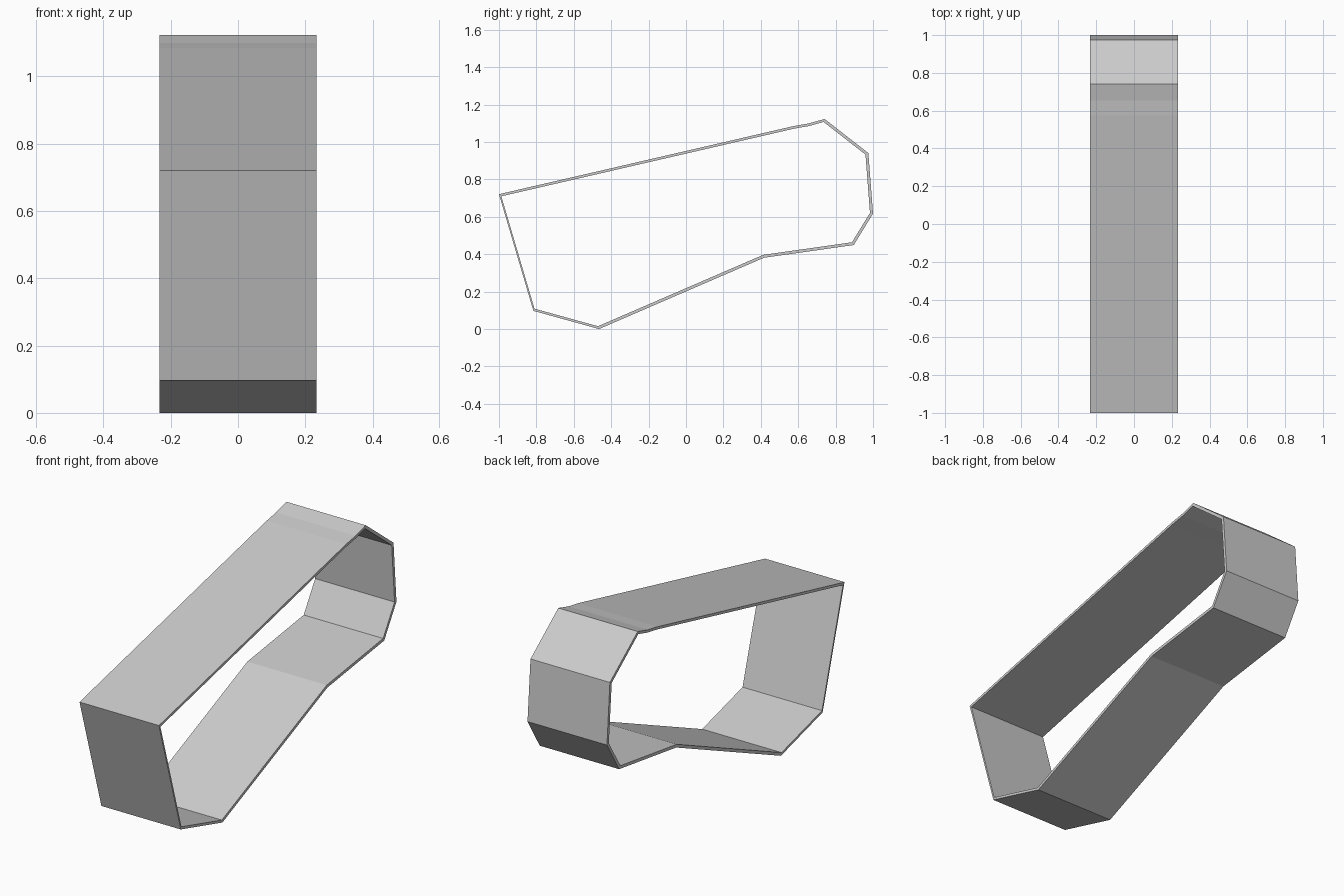
import bpy, bmesh
from mathutils import Vector

if "Cube" in bpy.data.objects:
    bpy.data.objects.remove(bpy.data.objects["Cube"])

HALF_WIDTH = 0.234
# Outer side profile (y, z, thickness of the wall that starts here), counter-clockwise
PROFILE = [
    (-1.0, 0.721, 0.009), (-0.816, 0.097, 0.013), (-0.465, 0.0, 0.016),
    (0.417, 0.381, 0.016), (0.897, 0.449, 0.016), (1.0, 0.617, 0.016),
    (0.975, 0.941, 0.016), (0.741, 1.123, 0.014), (0.655, 1.099, 0.014),
    (0.575, 1.085, 0.014),
]


def inset(profile):
    """Mitred inner profile with a separate thickness for each wall."""
    pts = [Vector(p[:2]) for p in profile]
    n = len(pts)
    inner = []
    for i in range(n):
        d0 = (pts[i] - pts[i - 1]).normalized()
        d1 = (pts[(i + 1) % n] - pts[i]).normalized()
        a = pts[i] + Vector((-d0.y, d0.x)) * profile[i - 1][2]
        b = pts[i] + Vector((-d1.y, d1.x)) * profile[i][2]
        t = (b - a).cross(d1) / d0.cross(d1)
        inner.append(a + d0 * t)
    return pts, inner


# Thin bent band: outer and inner walls joined by the two rims
outer, inner = inset(PROFILE)
bm = bmesh.new()
rings = [[bm.verts.new((x, p.x, p.y)) for p in loop]
         for x, loop in ((-HALF_WIDTH, outer), (HALF_WIDTH, outer),
                         (HALF_WIDTH, inner), (-HALF_WIDTH, inner))]
count = len(PROFILE)
for r in range(4):
    a, b = rings[r], rings[(r + 1) % 4]
    for i in range(count):
        j = (i + 1) % count
        bm.faces.new((a[i], a[j], b[j], b[i]))
bmesh.ops.recalc_face_normals(bm, faces=bm.faces)

mesh = bpy.data.meshes.new("bent_band")
bm.to_mesh(mesh)
bm.free()
bpy.context.collection.objects.link(bpy.data.objects.new("bent_band", mesh))
